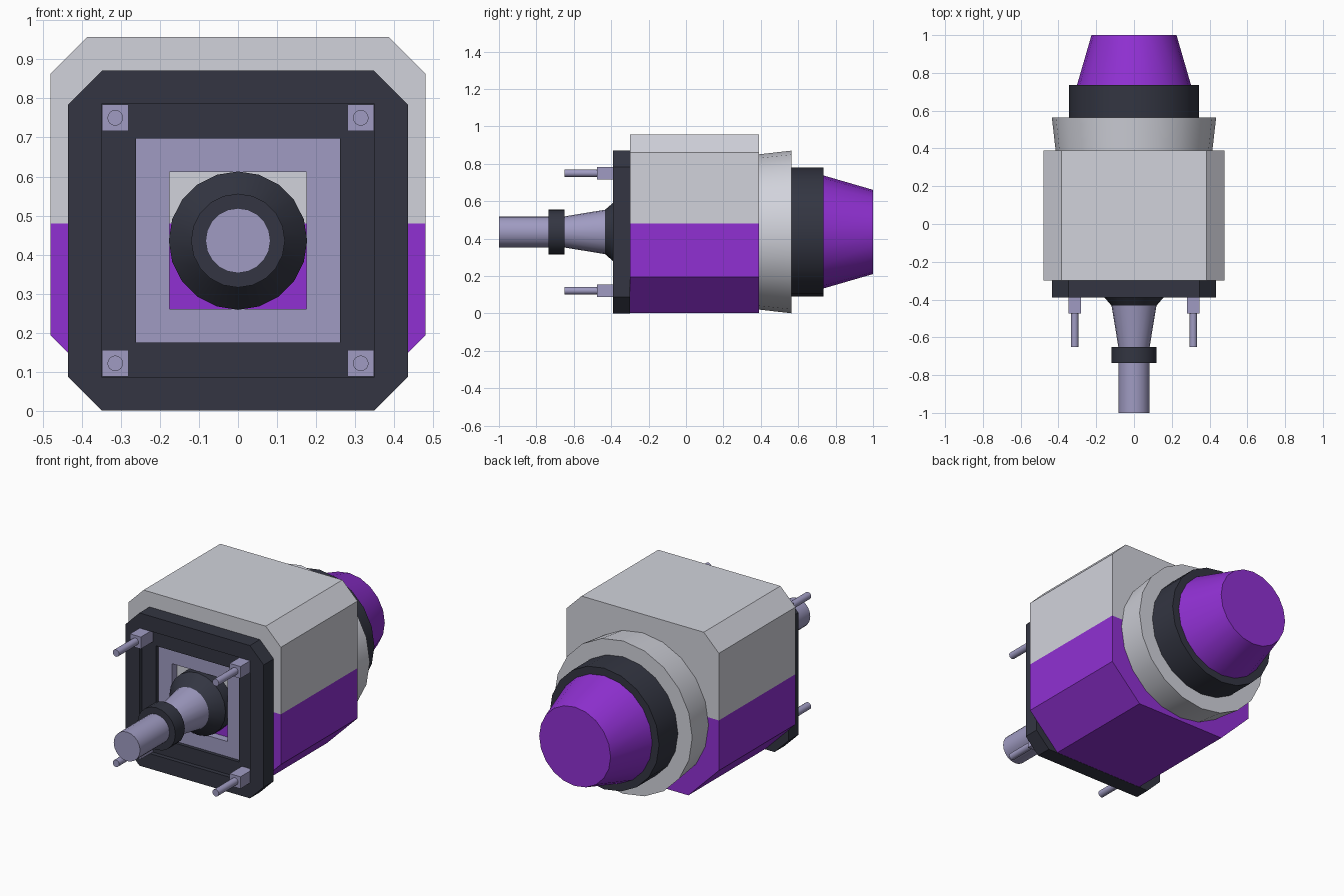
import bpy, bmesh
from math import pi, sin, cos

if "Cube" in bpy.data.objects:
    bpy.data.objects.remove(bpy.data.objects["Cube"])

CZ = 0.436  # height of the central axis


def material(name, rgb):
    m = bpy.data.materials.new(name)
    m.diffuse_color = (*rgb, 1)
    m.use_nodes = True
    m.node_tree.nodes["Principled BSDF"].inputs["Base Color"].default_value = m.diffuse_color
    return m


PURPLE = material("purple", (0.28, 0.03, 0.65))
LIGHT = material("light_grey", (0.64, 0.65, 0.71))
DARK = material("dark_grey", (0.033, 0.036, 0.054))
LILAC = material("lilac_metal", (0.35, 0.33, 0.54))


def prism(name, loops, y0, y1, mat):
    """Extrude x/z outlines along y; extra loops become holes."""
    cu = bpy.data.curves.new(name, 'CURVE')
    cu.dimensions = '2D'
    cu.fill_mode = 'BOTH'
    cu.extrude = (y1 - y0) / 2
    for pts in loops:
        s = cu.splines.new('POLY')
        s.points.add(len(pts) - 1)
        for p, (x, z) in zip(s.points, pts):
            p.co = (x, z, 0, 1)
        s.use_cyclic_u = True
    ob = bpy.data.objects.new(name, cu)
    bpy.context.collection.objects.link(ob)
    ob.rotation_euler.x = pi / 2
    ob.location.y = (y0 + y1) / 2
    bpy.ops.object.select_all(action='DESELECT')
    bpy.context.view_layer.objects.active = ob
    ob.select_set(True)
    bpy.ops.object.convert(target='MESH')
    ob = bpy.context.object
    ob.data.materials.clear()
    ob.data.materials.append(mat)
    for p in ob.data.polygons:
        p.use_smooth = False
        p.material_index = 0
    return ob


def square(r, cx=0, cz=CZ):
    return [(cx - r, cz - r), (cx + r, cz - r), (cx + r, cz + r), (cx - r, cz + r)]


def lathe(name, profile, mat, cx=0, cz=CZ, n=20):
    """Capped solid of revolution about y; profile is (radius, y)."""
    bm = bmesh.new()
    rings = [[bm.verts.new((cx + r * cos(2 * pi * i / n), y, cz + r * sin(2 * pi * i / n)))
              for i in range(n)] for r, y in profile]
    for a, b in zip(rings, rings[1:]):
        for i in range(n):
            j = (i + 1) % n
            bm.faces.new((a[i], a[j], b[j], b[i]))
    bm.faces.new(rings[0])
    bm.faces.new(rings[-1])
    bmesh.ops.recalc_face_normals(bm, faces=bm.faces)
    me = bpy.data.meshes.new(name)
    bm.to_mesh(me)
    bm.free()
    me.materials.append(mat)
    ob = bpy.data.objects.new(name, me)
    bpy.context.collection.objects.link(ob)
    bpy.ops.object.select_all(action='DESELECT')
    bpy.context.view_layer.objects.active = ob
    ob.select_set(True)
    bpy.ops.object.shade_smooth_by_angle(angle=0.52)
    return ob


# Two-tone housing
prism("upper_housing", [[(-0.48, 0.48), (0.48, 0.48), (0.48, 0.862), (0.385, 0.957),
                         (-0.385, 0.957), (-0.48, 0.862)]], -0.3, 0.39, LIGHT)
prism("lower_housing", [[(-0.288, 0.002), (0.288, 0.002), (0.48, 0.194), (0.48, 0.48),
                         (-0.48, 0.48), (-0.48, 0.194)]], -0.3, 0.39, PURPLE)

# Stepped front plate
a, c = 0.435, 0.348
octagon = [(-c, CZ - a), (c, CZ - a), (a, CZ - c), (a, CZ + c),
           (c, CZ + a), (-c, CZ + a), (-a, CZ + c), (-a, CZ - c)]
prism("front_plate_rim", [octagon, square(0.349)], -0.39, -0.3, DARK)
prism("front_plate_step", [square(0.349), square(0.261)], -0.365, -0.3, DARK)
prism("front_inner_frame", [square(0.261), square(0.175)], -0.345, -0.3, LILAC)

# Corner pins
for sx, side in ((-1, "left"), (1, "right")):
    for sz, level in ((-1, "lower"), (1, "upper")):
        x, z = sx * 0.314, CZ + sz * 0.314
        prism(f"{level}_{side}_pin_base", [square(0.034, x, z)], -0.475, -0.365, LILAC)
        lathe(f"{level}_{side}_pin", [(0.02, -0.65), (0.02, -0.475)], LILAC, x, z, 16)

# Front spindle
lathe("spindle_base", [(0.177, -0.3), (0.177, -0.365), (0.115, -0.437)], DARK)
lathe("spindle_cone", [(0.119, -0.432), (0.083, -0.65)], LILAC)
lathe("spindle_collar", [(0.12, -0.65), (0.12, -0.735)], DARK)
lathe("spindle_shaft", [(0.083, -0.735), (0.083, -1.0)], LILAC)

# Rear nozzle
lathe("rear_flange", [(0.415, 0.39), (0.435, 0.565)], LIGHT)
lathe("rear_ring", [(0.345, 0.565), (0.345, 0.735)], DARK)
lathe("rear_cone", [(0.302, 0.735), (0.225, 1.0)], PURPLE)
